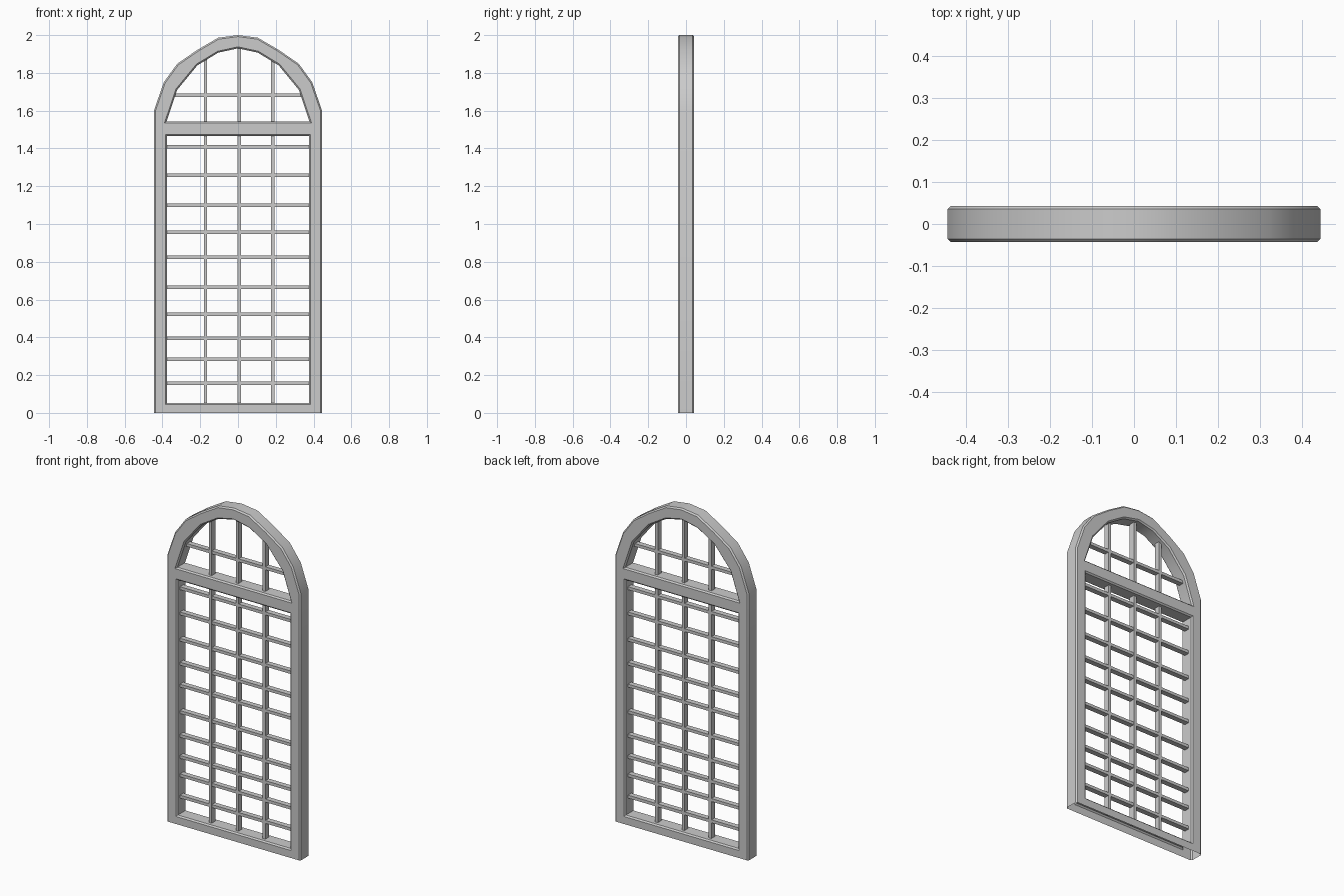
import bpy, bmesh
from mathutils import Vector

if "Cube" in bpy.data.objects:
    bpy.data.objects.remove(bpy.data.objects["Cube"])

HALF_DEPTH = 0.0435
CHAMFER = 0.008


def mirrored(half):
    """Right half of a loop (bottom to apex at x = 0), counter-clockwise."""
    return half + [(-x, z) for x, z in reversed(half) if x > 0]


def offset(loop, d):
    """Mitred offset to the left of a counter-clockwise loop; floor points stay on z = 0."""
    out = []
    n = len(loop)
    for i in range(n):
        p, q, r = (Vector(loop[(i + k) % n]) for k in (-1, 0, 1))
        a, b = (q - p).normalized(), (r - q).normalized()
        na, nb = Vector((-a.y, a.x)), Vector((-b.y, b.x))
        v = q + (na + nb) * d / (1 + na.dot(nb))
        out.append((v.x, 0.0 if q.y == 0 else v.y))
    return out


def finish(name, bm):
    bmesh.ops.recalc_face_normals(bm, faces=bm.faces[:])
    me = bpy.data.meshes.new(name)
    bm.to_mesh(me)
    bm.free()
    ob = bpy.data.objects.new(name, me)
    bpy.context.collection.objects.link(ob)
    return ob


def bar(name, x0, x1, z0, z1, depth):
    bm = bmesh.new()
    bmesh.ops.create_cube(bm, size=1)
    for v in bm.verts:
        v.co = ((x0 + x1) / 2 + v.co.x * (x1 - x0), v.co.y * depth,
                (z0 + z1) / 2 + v.co.z * (z1 - z0))
    return finish(name, bm)


# Arched outline and the two openings
outer = mirrored([(0.445, 0), (0.445, 1.60), (0.393, 1.75), (0.322, 1.848),
                  (0.215, 1.922), (0.105, 1.986), (0, 2.0)])
arch_hole = mirrored([(0.378, 1.543), (0.322, 1.71), (0.215, 1.84),
                      (0.105, 1.907), (0, 1.93)])
lower_hole = mirrored([(0.375, 0.053), (0.375, 1.467)])

# Frame: chamfered walls around each loop, then flat front and back; underside is open
bm = bmesh.new()
face_edges = {-1: [], 1: []}
for loop, d in ((outer, CHAMFER), (arch_hole, -CHAMFER), (lower_hole, -CHAMFER)):
    inset = offset(loop, d)
    y, yc = HALF_DEPTH, HALF_DEPTH - CHAMFER
    rings = [[bm.verts.new((x, yy, z)) for x, z in pts]
             for pts, yy in ((inset, -y), (loop, -yc), (loop, yc), (inset, y))]
    n = len(loop)
    for i in range(n):
        j = (i + 1) % n
        if loop[i][1] == 0 and loop[j][1] == 0:
            continue
        for a, b in zip(rings, rings[1:]):
            bm.faces.new((a[i], a[j], b[j], b[i]))
    for side, ring in ((-1, rings[0]), (1, rings[3])):
        for i in range(n):
            pair = (ring[i], ring[(i + 1) % n])
            face_edges[side].append(bm.edges.get(pair) or bm.edges.new(pair))
for side, edges in face_edges.items():
    bmesh.ops.triangle_fill(bm, edges=edges, use_beauty=True, normal=(0, side, 0))
frame = finish("window_frame", bm)
bpy.context.view_layer.objects.active = frame
frame.select_set(True)
bpy.ops.object.shade_smooth_by_angle(angle=0.52)

# Vertical glazing bars
T = 0.009
for i, (x, top) in enumerate(((-0.172, 1.89), (0.007, 1.95), (0.185, 1.88))):
    bar(f"vertical_bar_{i + 1}", x - T, x + T, 0.04, top, 0.034)

# Horizontal glazing bars
rows = [0.156, 0.284, 0.395, 0.522, 0.665, 0.824, 0.956, 1.10, 1.258, 1.41, 1.682]
for i, z in enumerate(rows):
    w = 0.39 if z < 1.5 else 0.35
    bar(f"horizontal_bar_{i + 1}", -w, w, z - T, z + T, 0.032)
